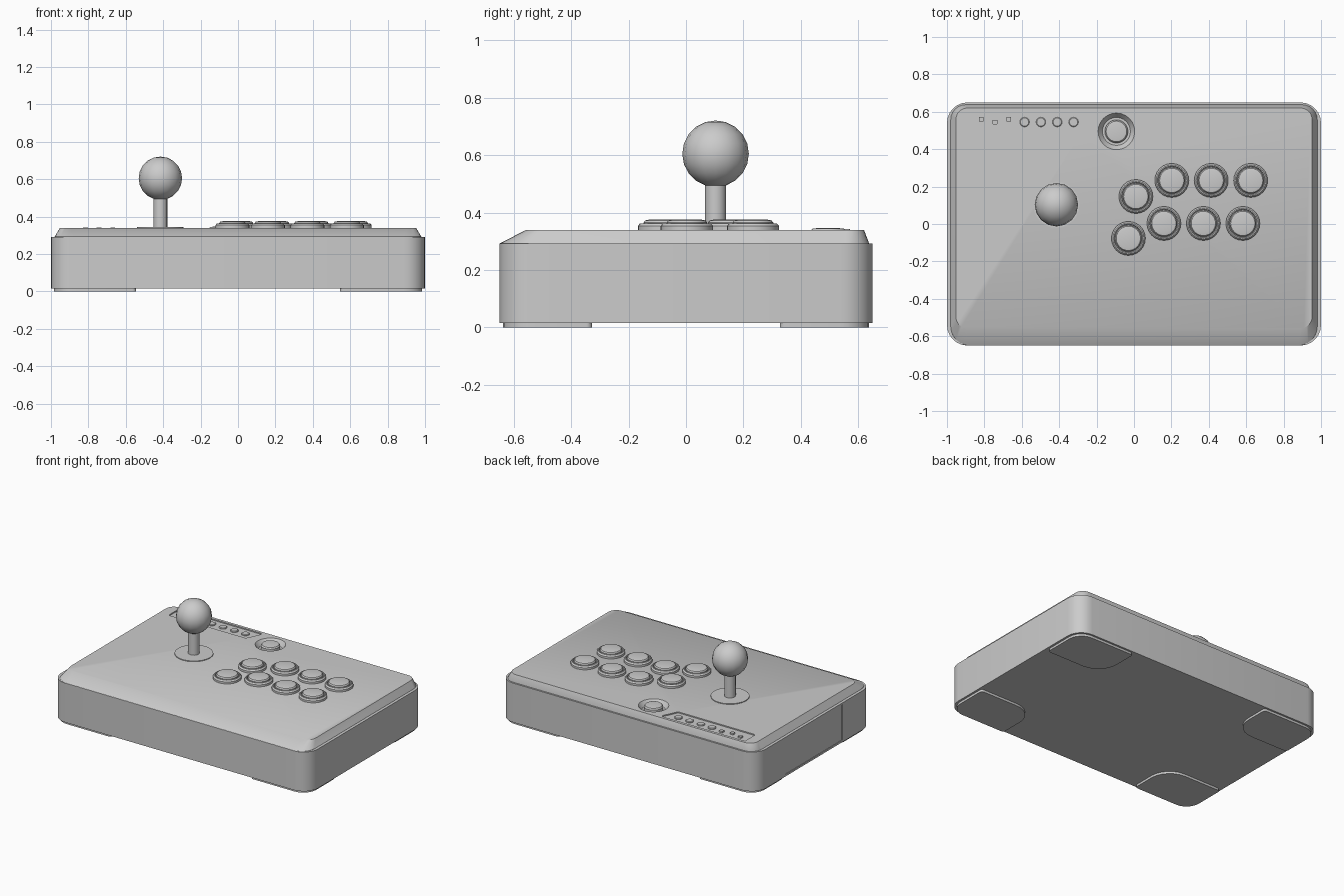
import bpy, bmesh
from math import cos, sin, pi, radians

cube = bpy.data.objects.get("Cube")
if cube:
    bpy.data.objects.remove(cube, do_unlink=True)

GREY = (0.6, 0.6, 0.6, 1)
grey = bpy.data.materials.new("plain grey")
grey.use_nodes = True
grey.diffuse_color = GREY
grey.node_tree.nodes["Principled BSDF"].inputs["Base Color"].default_value = GREY


def finish(name, bm, loc=(0, 0, 0)):
    bmesh.ops.recalc_face_normals(bm, faces=bm.faces)
    mesh = bpy.data.meshes.new(name)
    bm.to_mesh(mesh)
    bm.free()
    mesh.materials.append(grey)
    ob = bpy.data.objects.new(name, mesh)
    ob.location = loc
    bpy.context.collection.objects.link(ob)
    smooth(ob)
    return ob


def select(ob):
    bpy.ops.object.select_all(action='DESELECT')
    ob.select_set(True)
    bpy.context.view_layer.objects.active = ob


def smooth(ob):
    select(ob)
    bpy.ops.object.shade_smooth_by_angle(angle=radians(30))


def rounded(x0, x1, y0, y1, radii, steps=6):
    """Rounded rectangle; radii run from the +x+y corner anticlockwise."""
    pts = []
    corners = [(x1, y1, -1, -1), (x0, y1, 1, -1), (x0, y0, 1, 1), (x1, y0, -1, 1)]
    for i, ((x, y, sx, sy), r) in enumerate(zip(corners, radii)):
        for k in range(steps + 1):
            a = pi / 2 * (i + k / steps)
            pts.append((x + sx * r + r * cos(a), y + sy * r + r * sin(a)))
    return pts


def loft(name, sections):
    """Closed solid through (outline, z) sections with equal point counts."""
    bm = bmesh.new()
    loops = [[bm.verts.new((x, y, z)) for x, y in pts] for pts, z in sections]
    n = len(loops[0])
    for a, b in zip(loops, loops[1:]):
        for i in range(n):
            j = (i + 1) % n
            bm.faces.new((a[i], a[j], b[j], b[i]))
    bm.faces.new(loops[0][::-1])
    bm.faces.new(loops[-1])
    return finish(name, bm)


def lathe(name, profile, loc, segs=24):
    """Solid of revolution through (radius, z), first and last points capped."""
    bm = bmesh.new()
    loops = [[bm.verts.new((r * cos(2 * pi * i / segs), r * sin(2 * pi * i / segs), z))
              for i in range(segs)] for r, z in profile]
    for a, b in zip(loops, loops[1:]):
        for i in range(segs):
            j = (i + 1) % segs
            bm.faces.new((a[i], a[j], b[j], b[i]))
    bm.faces.new(loops[0][::-1])
    bm.faces.new(loops[-1])
    return finish(name, bm, loc)


def carve(ob, cutter):
    cutter.hide_render = True
    mod = ob.modifiers.new("cut", 'BOOLEAN')
    mod.operation = 'DIFFERENCE'
    mod.solver = 'EXACT'
    mod.object = cutter
    select(ob)
    bpy.ops.object.modifier_apply(modifier=mod.name)
    bpy.data.objects.remove(cutter, do_unlink=True)
    smooth(ob)


TOP = 0.34

# Case with a shallow side hatch
shell = rounded(-1, 1, -0.65, 0.65, [0.11] * 4)
case = loft("case", [(shell, 0.016), (shell, 0.292)])
hatch = rounded(-1.1, -0.996, -0.31, 0.32, [0.001] * 4, 1)
carve(case, loft("hatch_cutter", [(hatch, 0.03), (hatch, 0.28)]))

# Sloped control deck
deck = loft("control_deck", [
    (rounded(-0.98, 0.98, -0.65, 0.638, [0.08, 0.08, 0.1, 0.1]), 0.285),
    (rounded(-0.98, 0.98, -0.648, 0.638, [0.08, 0.08, 0.1, 0.1]), 0.293),
    (rounded(-0.952, 0.952, -0.557, 0.62, [0.06] * 4), TOP)])

# Sunken strip for the small controls
strip = [(-0.88, 0.60), (-0.88, 0.495), (-0.87, 0.484), (-0.285, 0.484),
         (-0.275, 0.49), (-0.23, 0.585), (-0.235, 0.60)]
carve(deck, loft("strip_cutter", [(strip, TOP - 0.008), (strip, TOP + 0.05)]))

# Round well and its button
WELL = (-0.094, 0.495, TOP)
carve(deck, lathe("well_cutter", [(0.075, -0.03), (0.098, 0), (0.098, 0.05)], WELL))
lathe("well_button", [(0.062, -0.035), (0.062, -0.005), (0.055, 0.004),
                      (0.04, 0.006)], WELL)

# Small controls in the strip
for i, (x, y) in enumerate([(-0.816, 0.56), (-0.743, 0.545), (-0.67, 0.56)]):
    tab = rounded(x - 0.013, x + 0.013, y - 0.012, y + 0.012, [0.002] * 4, 1)
    loft(f"slide_switch_{i + 1}", [(tab, TOP - 0.02), (tab, TOP + 0.003)])
for i in range(4):
    lathe(f"small_button_{i + 1}", [(0.026, -0.02), (0.026, -0.003), (0.022, 0)],
          (-0.585 + 0.0873 * i, 0.545, TOP), 16)

# Main buttons: collar and domed cap
BUTTONS = [(0.01, 0.147), (-0.03, -0.077)]
BUTTONS += [(0.202 + 0.211 * i, 0.233) for i in range(3)]
BUTTONS += [(0.16 + 0.211 * i, 0.003) for i in range(3)]
for i, (x, y) in enumerate(BUTTONS):
    lathe(f"button_collar_{i + 1}", [(0.091, -0.01), (0.091, 0.014), (0.083, 0.023),
                                     (0.077, 0.023), (0.074, 0.014)], (x, y, TOP))
    lathe(f"button_cap_{i + 1}", [(0.071, 0), (0.071, 0.025), (0.065, 0.033),
                                  (0.05, 0.036)], (x, y, TOP))

# Joystick
STICK = (-0.415, 0.103, TOP)
lathe("stick_washer", [(0.124, -0.01), (0.124, 0.005)], STICK)
lathe("stick_shaft", [(0.037, -0.01), (0.037, 0.17)], STICK, 16)
ball = bmesh.new()
bmesh.ops.create_uvsphere(ball, u_segments=16, v_segments=10, radius=0.116)
finish("stick_ball", ball, (-0.415, 0.103, 0.605))

# Corner feet, following the case corners
for sx, side in ((-1, "right"), (1, "left")):
    for sy, end in ((-1, "front"), (1, "back")):
        pts = rounded(0.545, 0.985, 0.327, 0.637, [0.1, 0.02, 0.15, 0.02])
        pts = [(x * sx, y * sy) for x, y in pts]
        loft(f"{end}_{side}_foot", [(pts, 0), (pts, 0.02)])
